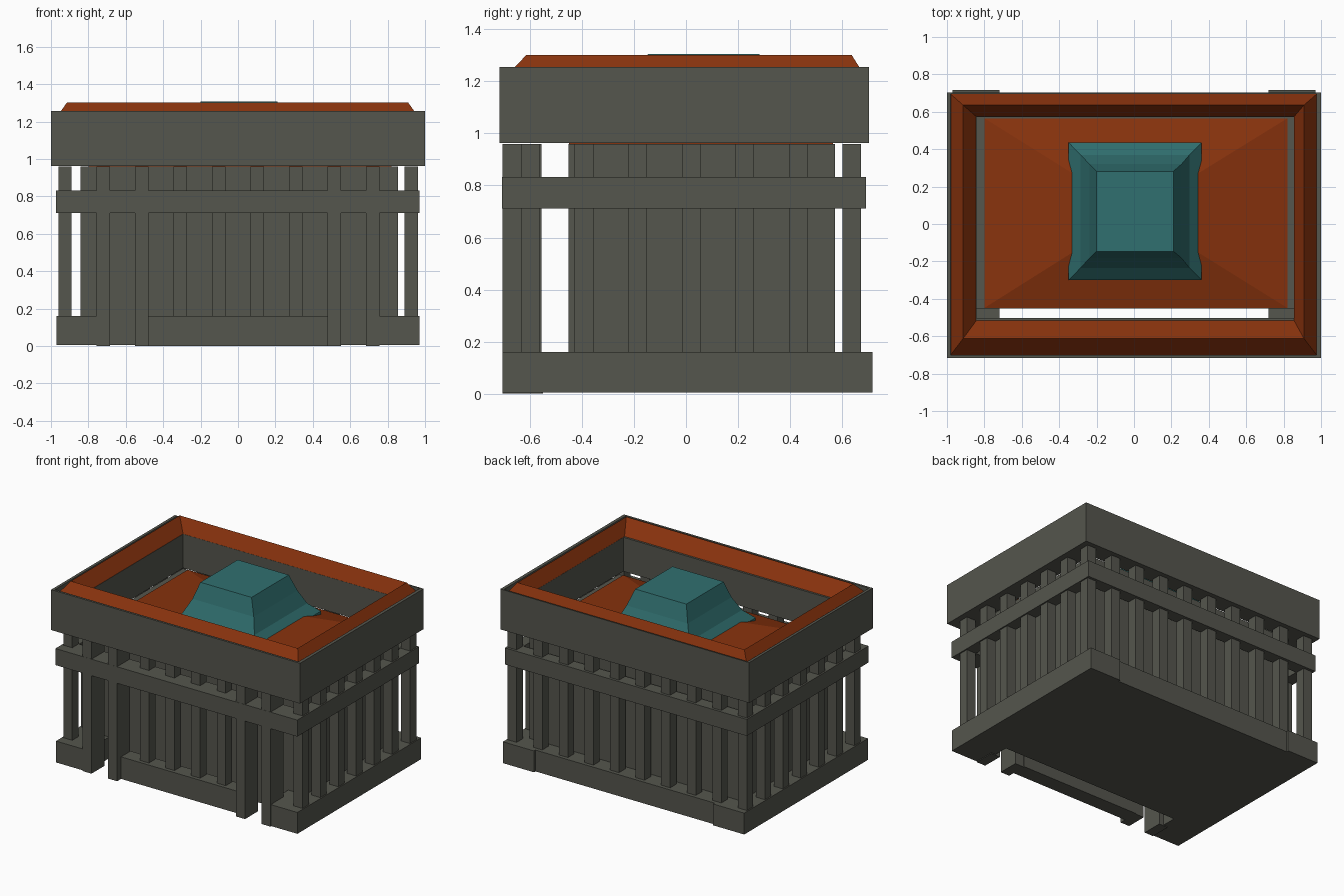
import bpy, bmesh

if "Cube" in bpy.data.objects:
    bpy.data.objects.remove(bpy.data.objects["Cube"])


def material(name, rgb):
    m = bpy.data.materials.new(name)
    m.diffuse_color = (*rgb, 1)
    m.use_nodes = True
    m.node_tree.nodes["Principled BSDF"].inputs["Base Color"].default_value = m.diffuse_color
    return m


STONE = material("dark_stone", (0.09, 0.092, 0.075))
RUST = material("rust_tile", (0.245, 0.032, 0.004))
TEAL = material("teal_copper", (0.03, 0.16, 0.16))


def finish(name, bm, mat):
    bmesh.ops.recalc_face_normals(bm, faces=bm.faces)
    me = bpy.data.meshes.new(name)
    bm.to_mesh(me)
    bm.free()
    me.materials.append(mat)
    ob = bpy.data.objects.new(name, me)
    bpy.context.collection.objects.link(ob)
    return ob


def loft(name, rings, mat=STONE, closed=False):
    """Join rectangles (x0, x1, y0, y1, z); closed makes a hollow frame."""
    bm = bmesh.new()
    loops = [[bm.verts.new(p) for p in
              ((x0, y0, z), (x1, y0, z), (x1, y1, z), (x0, y1, z))]
             for x0, x1, y0, y1, z in rings]
    pairs = list(zip(loops, loops[1:]))
    if closed:
        pairs.append((loops[-1], loops[0]))
    else:
        bm.faces.new(loops[0])
        bm.faces.new(loops[-1])
    for a, b in pairs:
        for i in range(4):
            j = (i + 1) % 4
            bm.faces.new((a[i], a[j], b[j], b[i]))
    return finish(name, bm, mat)


def box(name, x0, x1, y0, y1, z0, z1):
    return loft(name, [(x0, x1, y0, y1, z0), (x0, x1, y0, y1, z1)])


def frame(name, outer, inner, z0, z1):
    return loft(name, [(*outer, z0), (*outer, z1), (*inner, z1), (*inner, z0)],
                closed=True)


# Base: floor, side plinths, front corner blocks and front step
box("floor_slab", -0.72, 0.72, -0.45, 0.70, 0.005, 0.16)
for s, side in ((-1, "left"), (1, "right")):
    xa, xb = sorted((0.72 * s, 0.97 * s))
    box(side + "_plinth", xa, xb, -0.66, 0.717, 0.005, 0.16)
    xa, xb = sorted((0.757 * s, 0.97 * s))
    box(side + "_front_block", xa, xb, -0.704, -0.66, 0.005, 0.16)
box("front_step", -0.48, 0.48, -0.66, -0.55, 0.0, 0.16)

# Inner hall
box("hall_walls", -0.842, 0.855, -0.452, 0.573, 0.1, 0.96)

# Colonnade: ten posts front and back, seven along each side
P, W = 0.2056, 0.072
for i in range(10):
    x = -0.961 + i * P
    if i in (1, 2, 7, 8):
        box("front_pillar", x, x + W, -0.705, -0.556, 0.0, 0.96)
    else:
        box("front_post", x, x + W, -0.633, -0.56, 0.15, 0.96)
    box("back_post", x, x + W, 0.601, 0.673, 0.15, 0.96)
for i in range(1, 6):
    y = -0.633 + i * P
    box("left_post", -0.961, -0.889, y, y + W, 0.15, 0.96)
    box("right_post", 0.889, 0.961, y, y + W, 0.15, 0.96)

# Rail around the posts
frame("rail", (-0.973, 0.971, -0.706, 0.692), (-0.885, 0.885, -0.56, 0.60),
      0.712, 0.832)

# Parapet with a thin raised outer lip
loft("parapet", [(-1, 1, -0.716, 0.703, 0.963), (-1, 1, -0.716, 0.703, 1.256),
                 (-0.98, 0.977, -0.70, 0.694, 1.256),
                 (-0.98, 0.977, -0.70, 0.694, 1.21),
                 (-0.842, 0.855, -0.502, 0.573, 1.21),
                 (-0.842, 0.855, -0.502, 0.573, 0.963)], closed=True)

# Ridged coping tiles
loft("coping", [(-0.981, 0.977, -0.701, 0.695, 1.208),
                (-0.914, 0.909, -0.613, 0.636, 1.302),
                (-0.842, 0.855, -0.515, 0.573, 1.208)], RUST, closed=True)

# Low hipped roof inside the parapet
loft("roof", [(-0.80, 0.82, -0.449, 0.565, 0.95),
              (-0.80, 0.82, -0.449, 0.565, 0.965),
              (0.0, 0.01, 0.055, 0.065, 1.10)], RUST)

# Stepped copper lantern
loft("lantern", [(-0.35, 0.362, -0.30, 0.436, 0.97),
                 (-0.35, 0.362, -0.30, 0.436, 1.025),
                 (-0.286, 0.297, -0.235, 0.37, 1.09),
                 (-0.238, 0.254, -0.182, 0.32, 1.19),
                 (-0.20, 0.211, -0.146, 0.282, 1.306)], TEAL)
